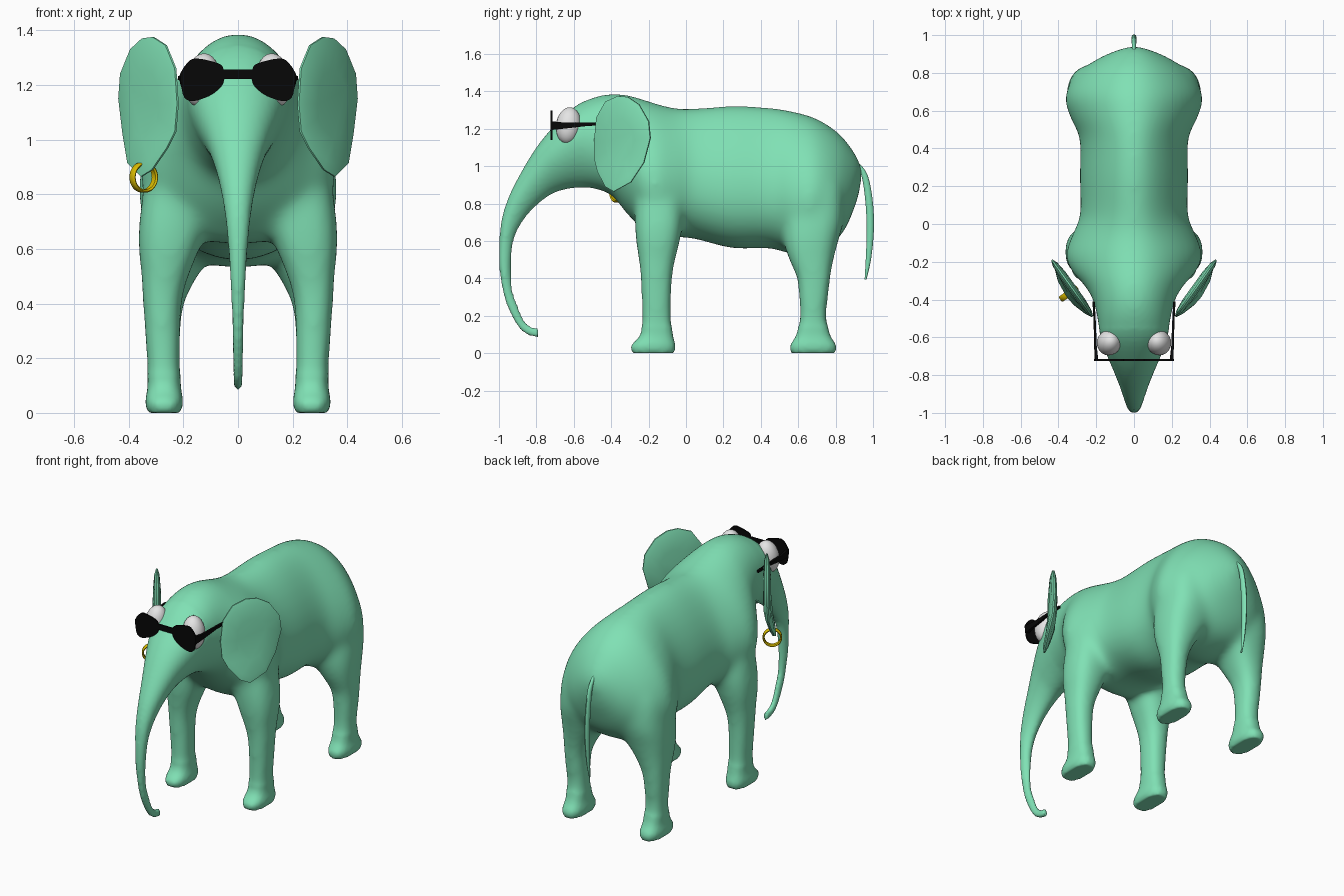
import bpy, bmesh, math
from mathutils import Vector, Matrix

cube = bpy.data.objects.get("Cube")
if cube:
    bpy.data.objects.remove(cube, do_unlink=True)


def material(name, color, rough=0.6):
    mat = bpy.data.materials.new(name)
    mat.use_nodes = True
    mat.diffuse_color = (*color, 1)
    shader = mat.node_tree.nodes["Principled BSDF"]
    shader.inputs["Base Color"].default_value = (*color, 1)
    shader.inputs["Roughness"].default_value = rough
    return mat


GREEN = material("mint green", (0.215, 0.75, 0.46))
BLACK = material("black", (0.002, 0.002, 0.002))
GOLD = material("gold", (0.7, 0.5, 0.0))
WHITE = material("eye white", (0.78, 0.78, 0.78))


def finish(bm, name, mat, angle=None):
    """Turn a bmesh into a named object, smooth below the given angle."""
    bmesh.ops.recalc_face_normals(bm, faces=bm.faces)
    mesh = bpy.data.meshes.new(name)
    bm.to_mesh(mesh)
    bm.free()
    mesh.materials.append(mat)
    obj = bpy.data.objects.new(name, mesh)
    bpy.context.collection.objects.link(obj)
    if angle:
        bpy.ops.object.select_all(action="DESELECT")
        obj.select_set(True)
        bpy.context.view_layer.objects.active = obj
        bpy.ops.object.shade_smooth_by_angle(angle=math.radians(angle))
    return obj


def spline(keys, steps=4):
    """Catmull-Rom interpolation between tuples of numbers."""
    keys = [Vector(k) for k in keys]
    out = []
    for i in range(len(keys) - 1):
        b, c = keys[i], keys[i + 1]
        a, d = keys[max(i - 1, 0)], keys[min(i + 2, len(keys) - 1)]
        for s in range(steps):
            t = s / steps
            out.append(b + (c - a) * t / 2 + (a - b * 2.5 + c * 2 - d / 2) * t**2
                       + (b * 1.5 - a / 2 - c * 1.5 + d / 2) * t**3)
    return out + [keys[-1]]


def loft(bm, rings, closed=False):
    """Skin equal rings of points, with end caps unless closed."""
    loops = [[bm.verts.new(p) for p in ring] for ring in rings]
    n = len(loops[0])
    pairs = list(zip(loops, loops[1:] + loops[:1]))
    for a, b in pairs if closed else pairs[:-1]:
        for i in range(n):
            j = (i + 1) % n
            bm.faces.new((a[i], a[j], b[j], b[i]))
    if not closed:
        bm.faces.new(loops[0])
        bm.faces.new(loops[-1])


ANGLES = [math.tau * i / 32 for i in range(32)]


def section(key):
    """Egg-shaped ring between an upper and a lower point of the side profile."""
    ty, tz, by, bz, w = key
    skew = min(0.25, max(-0.2, 0.25 + (ty + 0.25) * 1.3))  # peaked back, narrow jaw
    return [(w * math.cos(a) * (1 - skew * math.sin(a)),
             (ty + by) / 2 + (ty - by) / 2 * math.sin(a),
             (tz + bz) / 2 + (tz - bz) / 2 * math.sin(a)) for a in ANGLES]


def leg_ring(key, side):
    z, x, y, rx, ry = key
    def soft(v):
        return math.copysign(abs(v) ** 0.8, v)
    return [(side * x + rx * soft(math.cos(a)), y + ry * soft(math.sin(a)), z) for a in ANGLES]


# Side profile sections: upper y, z, lower y, z, half width
TORSO = [
    (.945, .97, .92, .83, .05), (.91, 1.06, .855, .67, .18), (.82, 1.175, .775, .58, .295),
    (.7, 1.255, .66, .54, .355), (.58, 1.292, .56, .53, .33), (.45, 1.314, .45, .56, .28),
    (.25, 1.324, .25, .56, .28), (.05, 1.31, .05, .61, .278), (-.05, 1.31, -.05, .62, .315),
    (-.15, 1.333, -.17, .62, .352), (-.25, 1.365, -.25, .68, .322), (-.33, 1.385, -.32, .75, .262),
]
HEAD = [
    (-.42, 1.387, -.4, .845, .215), (-.52, 1.36, -.5, .88, .192), (-.62, 1.3, -.58, .885, .172),
    (-.72, 1.2, -.65, .875, .142), (-.8, 1.1, -.72, .85, .11), (-.88, .97, -.8, .79, .078),
    (-.95, .83, -.87, .71, .054), (-.99, .69, -.92, .61, .039), (-1, .5, -.935, .48, .028),
    (-.985, .36, -.93, .35, .022), (-.955, .25, -.905, .27, .02), (-.9, .145, -.865, .175, .018),
    (-.85, .1, -.83, .145, .017), (-.79, .082, -.79, .135, .015),
]
# Leg sections: z, centre x, y, radius x, y
FRONT_LEG = [
    (0, .27, -.175, .06, .112), (.04, .27, -.175, .069, .119), (.1, .27, -.157, .061, .087),
    (.2, .273, -.158, .062, .08), (.4, .277, -.158, .072, .086), (.5, .267, -.155, .087, .099),
    (.6, .252, -.15, .112, .118), (.72, .23, -.145, .13, .13), (.9, .18, -.145, .145, .125),
    (1.05, .13, -.15, .1, .1),
]
HIND_LEG = [
    (0, .27, .68, .06, .117), (.04, .27, .68, .069, .124), (.1, .27, .68, .061, .09),
    (.2, .273, .68, .062, .072), (.3, .275, .682, .066, .081), (.4, .272, .683, .075, .09),
    (.5, .25, .67, .102, .12), (.6, .22, .668, .138, .147), (.72, .2, .68, .153, .165),
    (.9, .18, .68, .15, .16), (1.05, .13, .68, .1, .12),
]

# Body, head, trunk and legs fused into one skin
bm = bmesh.new()
loft(bm, [section(k) for k in spline(TORSO + HEAD)])
for leg in (FRONT_LEG, HIND_LEG):
    for side in (-1, 1):
        loft(bm, [leg_ring(k, side) for k in spline(leg)])
body = finish(bm, "body", GREEN)
remesh = body.modifiers.new("fuse", "REMESH")
remesh.mode = "VOXEL"
remesh.voxel_size = 0.012
bpy.context.view_layer.update()
fused = body.evaluated_get(bpy.context.evaluated_depsgraph_get())
bm = bmesh.new()
bm.from_mesh(fused.to_mesh())
bpy.data.objects.remove(body, do_unlink=True)
# Blend the joints, keeping trunk and feet firm
blend = [v for v in bm.verts if v.co.y > -0.55 and v.co.z > 0.15]
for verts, rounds in ((blend, 30), (bm.verts, 2)):
    for _ in range(rounds):
        bmesh.ops.smooth_vert(bm, verts=verts, factor=0.5,
                              use_axis_x=True, use_axis_y=True, use_axis_z=True)
finish(bm, "body", GREEN, 60)

# Tail: y, z, radius
bm = bmesh.new()
path = spline([(.91, 1.02, .012), (.955, .95, .017), (.98, .8, .02), (.985, .65, .019),
               (.975, .5, .014), (.96, .395, .005)])
loft(bm, [[(r * .7 * math.cos(a), y + r * math.sin(a), z) for a in ANGLES[::4]]
          for y, z, r in path])
finish(bm, "tail", GREEN, 60)

# Ears: domed plates along a slanted line, u from root to outer rim, lobe curled forward
EAR = [(.42, 1.375), (.2, 1.345), (.04, 1.26), (0, 1.13), (.02, 1.03), (.1, .97), (.28, .89),
       (.44, .865), (.72, .915), (.9, 1.02), (1, 1.15), (.97, 1.24), (.8, 1.33), (.6, 1.37)]
for side, name in ((1, "left_ear"), (-1, "right_ear")):
    root, run = Vector((side * .22, -.49, 0)), Vector((side * .215, .3, 0))
    normal = Vector((side * .81, -.58, 0))
    rings = []
    for scale, depth in ((.5, -.022), (.85, -.015), (1, -.004), (1, .004), (.85, .015), (.5, .022)):
        ring = []
        for u, z in EAR:
            height = 1.13 + (z - 1.13) * scale
            curl = max(0, 1.05 - height) * .25
            ring.append(root + run * (.5 + (u - .5) * scale) + normal * (depth + curl)
                        + Vector((0, 0, height)))
        rings.append(ring)
    bm = bmesh.new()
    loft(bm, rings)
    finish(bm, name, GREEN, 40)

# Eyes
for side, name in ((1, "left_eye"), (-1, "right_eye")):
    bm = bmesh.new()
    place = (Matrix.Translation((side * .132, -.628, 1.217))
             @ Matrix.Rotation(-.12, 4, "X") @ Matrix.Rotation(-side * .15, 4, "Y")
             @ Matrix.Diagonal((.064, .067, .099, 1)))
    bmesh.ops.create_uvsphere(bm, u_segments=24, v_segments=16, radius=1, matrix=place)
    finish(bm, name, WHITE, 60)

# Sunglasses: mirrored lens plates, bridge and tapered arms
LENS = [(.212, 1.24), (.19, 1.275), (.155, 1.297), (.07, 1.278), (.053, 1.255), (.05, 1.22),
        (.065, 1.19), (.105, 1.16), (.165, 1.14), (.197, 1.155), (.208, 1.2)]
outline = spline(LENS + LENS[:1], 3)[:-1]
bm = bmesh.new()
for side in (-1, 1):
    loft(bm, [[(side * x, y, z) for x, z in outline] for y in (-.725, -.715)])
    loft(bm, [[(side * (x + dx), y, z + dz) for dx, dz in ((-t, -h), (t, -h), (t, h), (-t, h))]
              for x, y, z, t, h in ((.198, -.725, 1.217, .01, .024), (.204, -.65, 1.217, .007, .016),
                                    (.208, -.52, 1.225, .006, .009), (.214, -.41, 1.225, .006, .007))])
loft(bm, [[(x, y, z) for y, z in ((-.725, 1.222), (-.715, 1.222), (-.715, 1.256), (-.725, 1.256))]
          for x in (-.06, .06)])
finish(bm, "sunglasses", BLACK)

# Earring: flat band hung through the right ear
centre = Vector((-.345, -.368, .862))
out, along, up = Vector((-.81, -.58, 0)), Vector((-.58, .81, 0)), Vector((0, 0, 1))
bm = bmesh.new()
loft(bm, [[centre + (out * math.cos(a) + up * math.sin(a)) * r + along * w
           for r, w in ((.056, -.012), (.056, .012), (.051, .017), (.045, .012), (.045, -.012), (.051, -.017))]
          for a in ANGLES], closed=True)
finish(bm, "earring", GOLD, 50)
